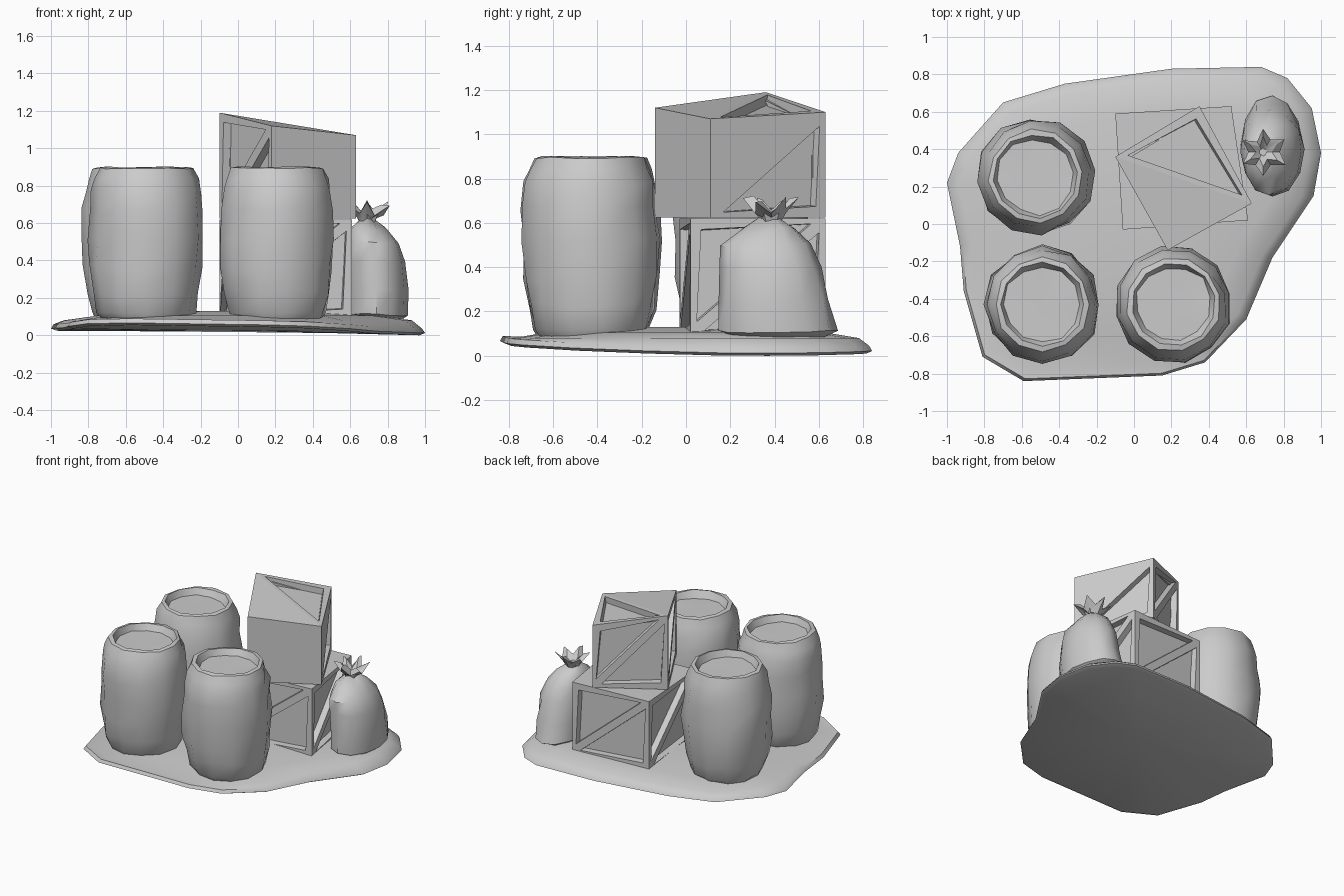
import bpy, bmesh, math, random
from mathutils import Vector

if "Cube" in bpy.data.objects:
    bpy.data.objects.remove(bpy.data.objects["Cube"])

random.seed(4)
grey = bpy.data.materials.new("grey")
grey.diffuse_color = (0.6, 0.6, 0.6, 1)
grey.use_nodes = True
grey.node_tree.nodes["Principled BSDF"].inputs["Base Color"].default_value = grey.diffuse_color


def finish(name, bm, angle=None):
    bmesh.ops.recalc_face_normals(bm, faces=bm.faces[:])
    mesh = bpy.data.meshes.new(name)
    bm.to_mesh(mesh)
    bm.free()
    mesh.materials.append(grey)
    ob = bpy.data.objects.new(name, mesh)
    bpy.context.collection.objects.link(ob)
    if angle:
        bpy.ops.object.select_all(action='DESELECT')
        ob.select_set(True)
        bpy.context.view_layer.objects.active = ob
        bpy.ops.object.shade_smooth_by_angle(angle=math.radians(angle))
    return ob


def loft(name, rings, angle):
    """Skin a stack of point rings and close both ends."""
    bm = bmesh.new()
    loops = [[bm.verts.new(p) for p in ring] for ring in rings]
    n = len(loops[0])
    for a, b in zip(loops, loops[1:]):
        for i in range(n):
            j = (i + 1) % n
            bm.faces.new((a[i], a[j], b[j], b[i]))
    for end in (loops[0], loops[-1]):
        bmesh.ops.poke(bm, faces=[bm.faces.new(end)])
    return finish(name, bm, angle)


# Ground patch: irregular outline, thin rim, gently mounded top
outline = [(-1, .22), (-.94, .38), (-.7, .65), (-.37, .75), (.2, .83), (.68, .84),
           (.82, .78), (.95, .62), (1, .38), (.96, .15), (.74, -.18), (.6, -.51),
           (.38, -.74), (.15, -.81), (-.59, -.84), (-.81, -.71), (-.91, -.36), (-.93, -.12)]


def ground_ring(scale, lift, level=None):
    ring = []
    for x, y in outline:
        base = .012 - .012 * x + .025 * (y - .35) ** 2
        z = base + lift if level is None else level
        ring.append((x * scale, y * scale, z))
    return ring


loft("ground", [ground_ring(.97, 0), ground_ring(1, .012), ground_ring(.985, .035),
                ground_ring(.93, 0, .08), ground_ring(.75, 0, .105),
                ground_ring(.3, 0, .13)], 40)

# Barrels: bulging staves, thick rim and sunken lid
barrel_profile = [(.09, .24), (.12, .26), (.22, .287), (.36, .308), (.52, .312),
                  (.66, .308), (.77, .295), (.84, .272), (.895, .252),
                  (.9, .225), (.85, .205)]


def barrel(name, cx, cy, turn):
    n, rings = 12, []
    for z, r in barrel_profile:
        ring = []
        for i in range(n):
            a = turn + math.tau * i / n
            wob = random.uniform(-.013, .01) if .1 < z < .88 else random.uniform(-.006, .004)
            zz = z + (random.uniform(-.02, .02) if .2 < z < .8 else random.uniform(-.006, .003))
            ring.append((cx + (r + wob) * math.cos(a), cy + (r + wob) * math.sin(a), zz))
        rings.append(ring)
    loft(name, rings, 38)


barrel("barrel_front_left", -.49, -.43, 0)
barrel("barrel_front_right", .21, -.43, .2)
barrel("barrel_back_left", -.525, .255, .1)


# Crates: plank frames with triangular recesses beside a diagonal brace
def crate(name, bottom, top, recess):
    """recess: bit mask of the sunken triangles for the four sides, then the lid."""
    bm = bmesh.new()
    lo = [bm.verts.new(p) for p in bottom]
    hi = [bm.verts.new(p) for p in top]
    quads = [(lo[i], lo[(i + 1) % 4], hi[(i + 1) % 4], hi[i]) for i in range(4)]
    quads.append(tuple(hi))
    sunken = []
    for (a, b, c, d), mask in zip(quads, recess):
        if not mask:
            bm.faces.new((a, b, c, d))
            continue
        for bit, tri in ((1, (a, b, c)), (2, (a, c, d))):
            f = bm.faces.new(tri)
            if mask & bit:
                sunken.append(f)
    bm.faces.new(lo[::-1])
    bmesh.ops.recalc_face_normals(bm, faces=bm.faces[:])
    bmesh.ops.inset_individual(bm, faces=sunken, thickness=.07, depth=0)
    bmesh.ops.inset_individual(bm, faces=sunken, thickness=.006, depth=-.045)
    finish(name, bm)


low = [(-.06, -.03), (.61, .02), (.52, .63), (-.1, .59)]
crate("lower_crate", [(x, y, .09) for x, y in low],
      [(x, y, .62) for x, y in low], (3, 3, 3, 3, 0))

up = [(-.1, .36, 1.19), (.18, -.14, 1.12), (.63, .11, 1.07), (.35, .63, 1.1)]
crate("upper_crate", [(x, y, .625) for x, y, z in up], up, (3, 0, 1, 3, 2))

# Sack: slumped body drawn in to a tied neck
sack_rings = [(.08, .74, .42, .13, .22), (.11, .74, .42, .165, .265),
              (.25, .74, .40, .17, .25), (.4, .735, .385, .165, .23),
              (.5, .72, .36, .14, .2), (.57, .70, .37, .1, .13), (.615, .69, .38, .045, .05)]
rings = []
for z, cx, cy, rx, ry in sack_rings:
    ring = []
    for i in range(12):
        a = math.tau * i / 12
        k = 1 + random.uniform(-.04, .04)
        ring.append((cx + rx * k * math.cos(a), cy + ry * k * math.sin(a),
                     z + random.uniform(-.01, .01)))
    rings.append(ring)
loft("sack_body", rings, 45)

# Gathered cloth above the tie: pleated flare with a hollow centre
flare = []
for z, r, pleat in ((.6, .04, 0), (.635, .055, .012), (.685, .105, .03), (.68, .06, .02), (.64, .02, 0)):
    ring = []
    for i in range(12):
        a = math.tau * i / 12
        s = 1 if i % 2 else -1
        rr = r + s * pleat + random.uniform(-.15, .15) * r
        ring.append((.69 + rr * math.cos(a), .385 + rr * math.sin(a),
                     z + s * pleat * .9 + (random.uniform(-.02, .025) if pleat > .015 else 0)))
    flare.append(ring)
loft("sack_ruffle", flare, 25)
